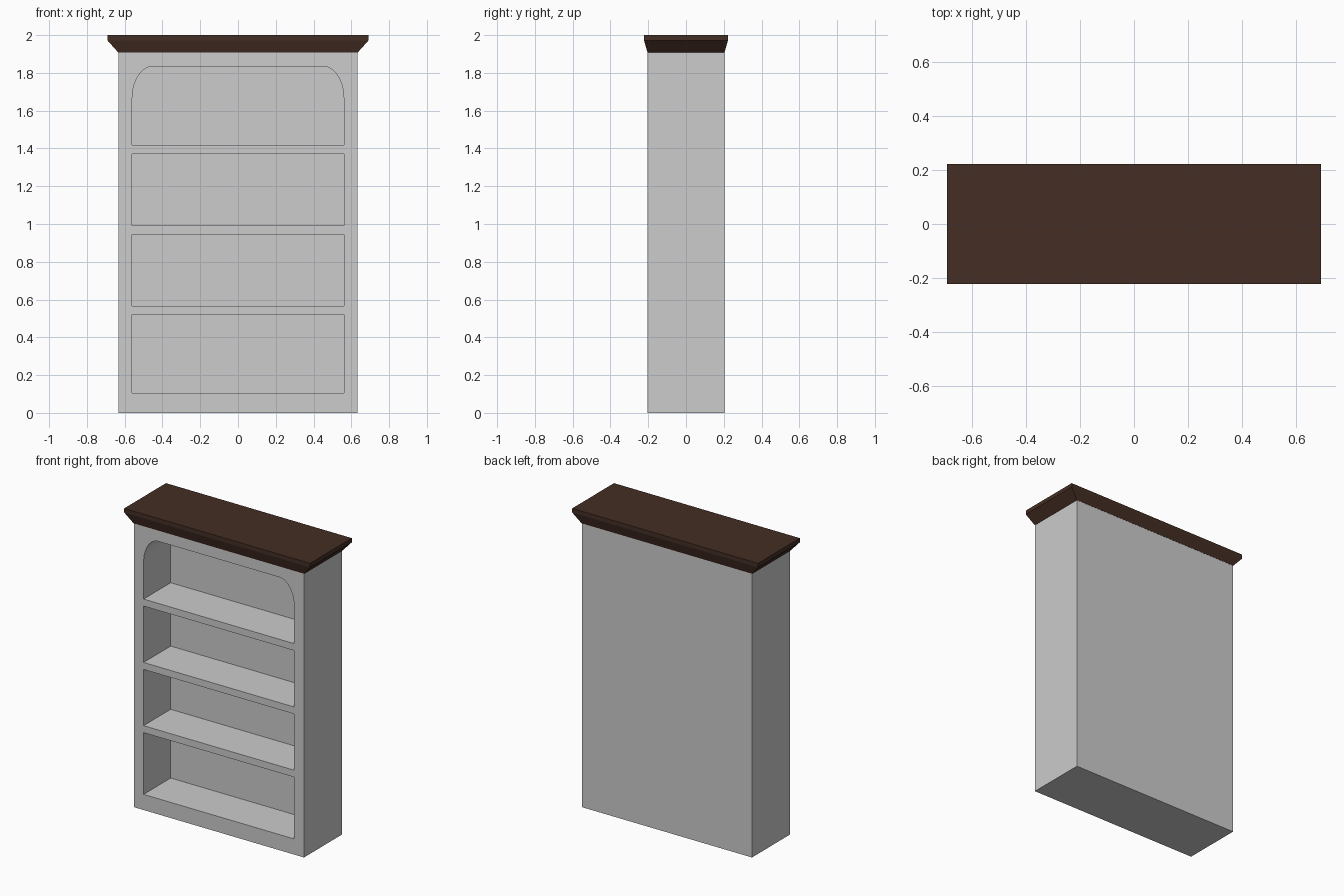
import bpy, bmesh, math

cube = bpy.data.objects.get("Cube")
if cube:
    bpy.data.objects.remove(cube, do_unlink=True)

HALF_W, HALF_D, BODY_H = 0.633, 0.203, 1.908      # carcass
OPEN_W, OPEN_BASE, OPEN_TOP = 0.56, 0.105, 1.835  # arched opening
CORNER_X, CORNER_Z = 0.11, 0.17                   # elliptical corner radii
BACK_Y = 0.085                                    # inner back wall
SHELF_T = 0.047


def material(name, color):
    m = bpy.data.materials.new(name)
    m.use_nodes = True
    m.diffuse_color = color
    m.node_tree.nodes["Principled BSDF"].inputs["Base Color"].default_value = color
    return m


def finish(name, bm, mat):
    bmesh.ops.recalc_face_normals(bm, faces=bm.faces)
    mesh = bpy.data.meshes.new(name)
    bm.to_mesh(mesh)
    bm.free()
    mesh.materials.append(mat)
    obj = bpy.data.objects.new(name, mesh)
    bpy.context.collection.objects.link(obj)
    return obj


def loft(name, rings, mat):
    """Skin a stack of matching point rings and cap both ends."""
    bm = bmesh.new()
    loops = [[bm.verts.new(p) for p in ring] for ring in rings]
    for a, b in zip(loops, loops[1:]):
        for i in range(len(a)):
            j = (i + 1) % len(a)
            bm.faces.new((a[i], a[j], b[j], b[i]))
    bm.faces.new(loops[0])
    bm.faces.new(loops[-1])
    return finish(name, bm, mat)


def rect(hw, y0, y1, z):
    return [(-hw, y0, z), (hw, y0, z), (hw, y1, z), (-hw, y1, z)]


paint = material("grey_paint", (0.604, 0.604, 0.604, 1))
wood = material("dark_wood", (0.058, 0.027, 0.017, 1))

# Carcass block
body = loft("cabinet_body", [rect(HALF_W, -HALF_D, HALF_D, z) for z in (0, BODY_H)], paint)

# Opening profile with rounded upper corners
steps = 12
right = []
for i in range(steps + 1):
    a = math.pi / 2 * i / steps
    right.append((OPEN_W - CORNER_X + CORNER_X * math.cos(a),
                  OPEN_TOP - CORNER_Z + CORNER_Z * math.sin(a)))
profile = [(-OPEN_W, OPEN_BASE), (OPEN_W, OPEN_BASE)] + right
profile += [(-x, z) for x, z in reversed(right)]
cutter = loft("opening_cutter",
              [[(x, y, z) for x, z in profile] for y in (-HALF_D - 0.1, BACK_Y)], paint)
cutter.hide_render = True

# Hollow out the carcass and bake the result
cut = body.modifiers.new("opening", 'BOOLEAN')
cut.operation, cut.solver, cut.object = 'DIFFERENCE', 'EXACT', cutter
bpy.context.view_layer.update()
baked = bpy.data.meshes.new_from_object(body.evaluated_get(bpy.context.evaluated_depsgraph_get()))
body.modifiers.clear()
body.data = baked
bpy.data.objects.remove(cutter, do_unlink=True)

# Shelves, flush with the front
for n, top in enumerate((0.567, 0.992, 1.418), 1):
    loft(f"shelf_{n}", [rect(OPEN_W, -HALF_D, BACK_Y, z) for z in (top - SHELF_T, top)], paint)

# Flared crown moulding
loft("crown", [rect(w, -d, d, z) for w, d, z in
               ((HALF_W + 0.001, HALF_D + 0.001, BODY_H), (0.691, 0.222, 1.972), (0.691, 0.222, 2.0))], wood)

# Smooth the arch while keeping corners crisp
bpy.ops.object.select_all(action='DESELECT')
body.select_set(True)
bpy.context.view_layer.objects.active = body
bpy.ops.object.shade_smooth_by_angle(angle=math.radians(30))
